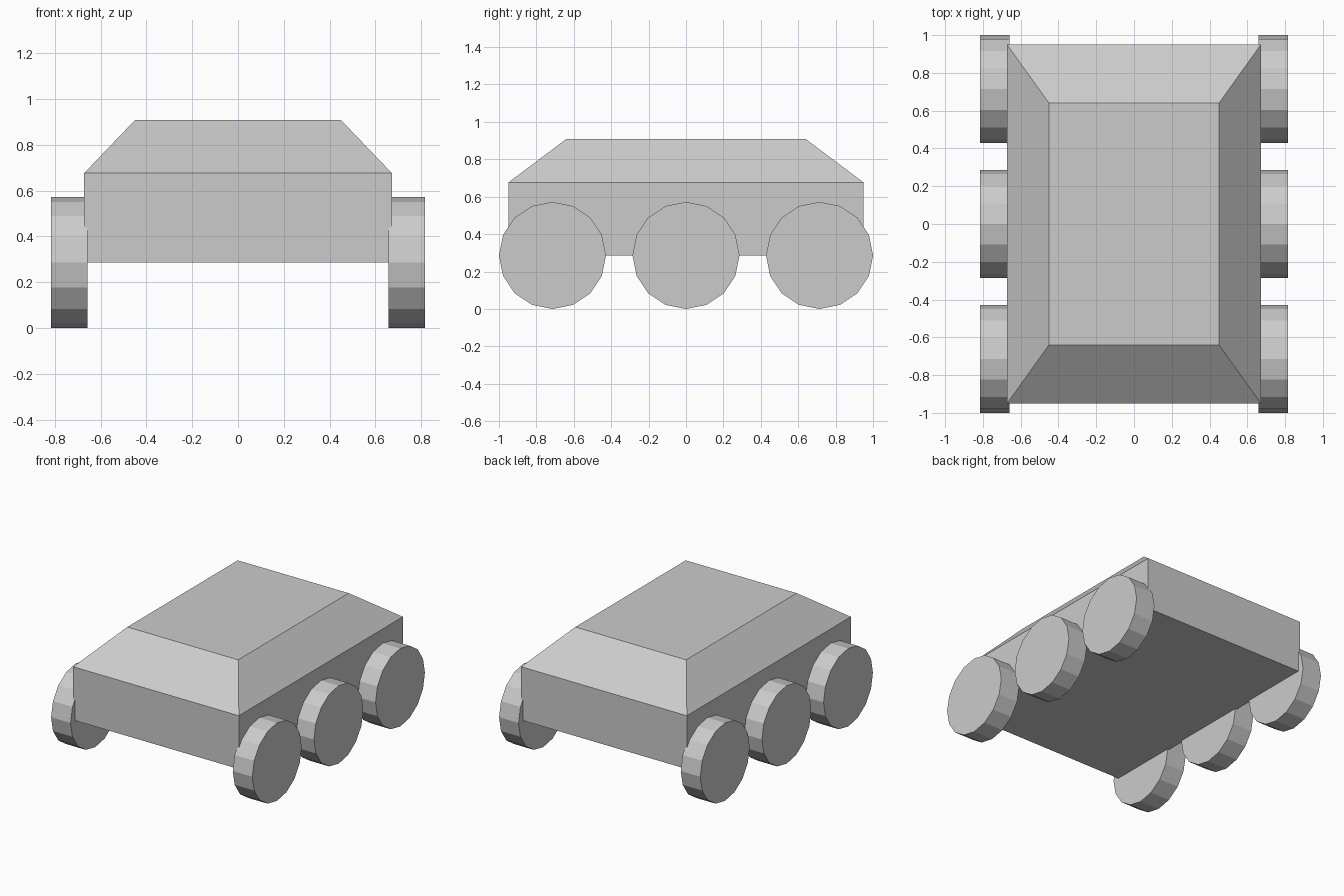
import bpy, bmesh
from math import pi
from mathutils import Matrix

if "Cube" in bpy.data.objects:
    bpy.data.objects.remove(bpy.data.objects["Cube"])


def new_object(name, bm):
    bmesh.ops.recalc_face_normals(bm, faces=bm.faces)
    mesh = bpy.data.meshes.new(name)
    bm.to_mesh(mesh)
    bm.free()
    obj = bpy.data.objects.new(name, mesh)
    bpy.context.collection.objects.link(obj)
    return obj


# Hull: stacked rectangles (half width, half length, height), tapered to the roof
bm = bmesh.new()
rings = []
for hx, hy, z in [(0.672, 0.95, 0.285), (0.672, 0.95, 0.676), (0.45, 0.64, 0.908)]:
    rings.append([bm.verts.new((sx * hx, sy * hy, z))
                  for sx, sy in ((-1, -1), (1, -1), (1, 1), (-1, 1))])
for low, high in zip(rings, rings[1:]):
    for i in range(4):
        j = (i + 1) % 4
        bm.faces.new((low[i], low[j], high[j], high[i]))
bm.faces.new(rings[0])
bm.faces.new(rings[-1])
new_object("hull", bm)

# Wheels: three 16-sided discs on each side
RADIUS, INNER, OUTER = 0.286, 0.658, 0.816
for side, sx in (("left", -1), ("right", 1)):
    for place, y in (("front", -0.714), ("middle", 0), ("rear", 0.714)):
        bm = bmesh.new()
        bmesh.ops.create_cone(bm, cap_ends=True, segments=16, radius1=RADIUS,
                              radius2=RADIUS, depth=OUTER - INNER,
                              matrix=Matrix.Rotation(pi / 2, 4, 'Y'))
        wheel = new_object(f"{place}_{side}_wheel", bm)
        wheel.location = (sx * (INNER + OUTER) / 2, y, RADIUS)
